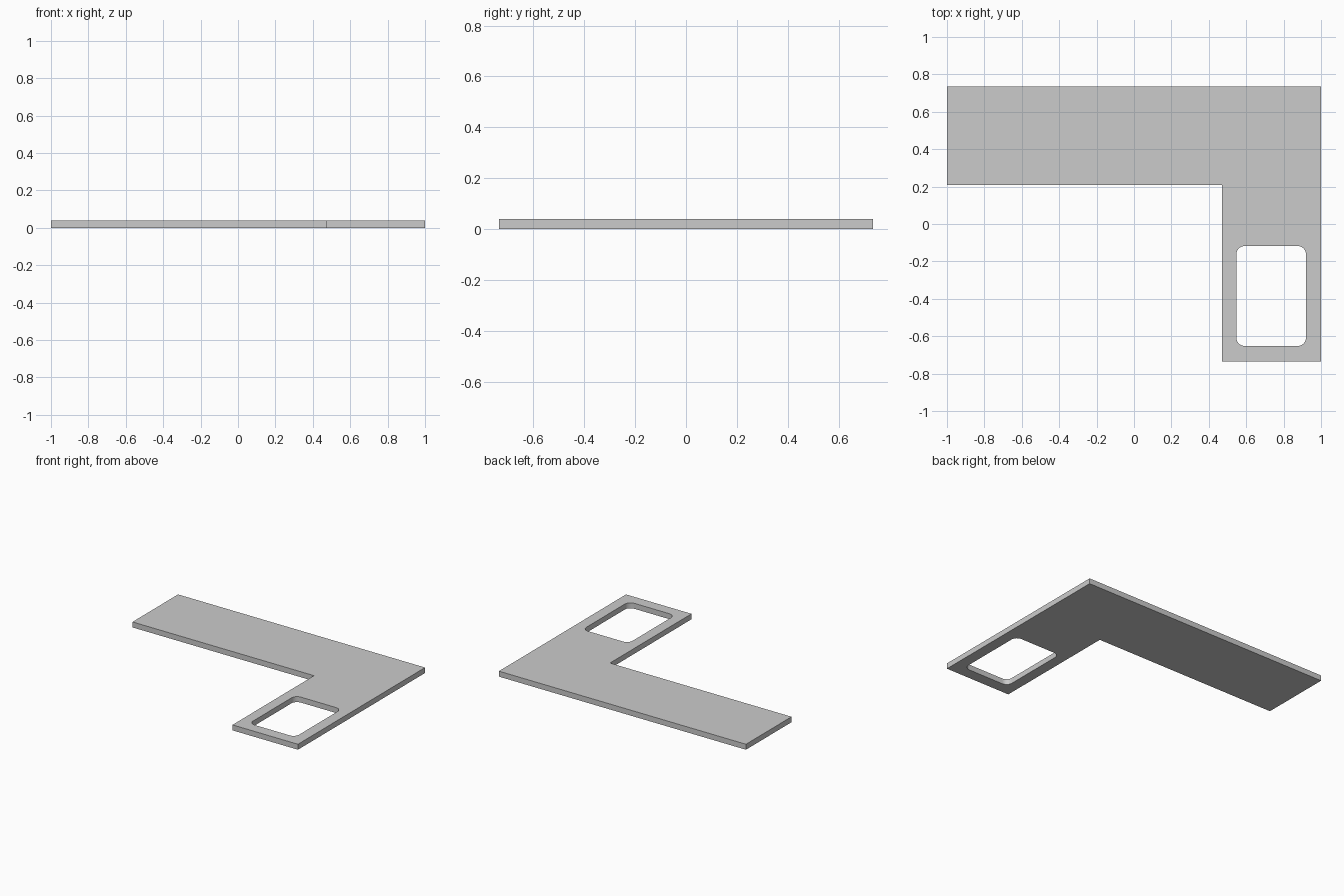
import bpy
from math import cos, sin, pi

if "Cube" in bpy.data.objects:
    bpy.data.objects.remove(bpy.data.objects["Cube"])

THICK = 0.04
HALF_X, HALF_Y = 1.0, 0.735
INNER_X, INNER_Y = 0.47, 0.208


def rounded_rect(x0, x1, y0, y1, r, steps=8):
    pts = []
    corners = [(x1 - r, y1 - r), (x0 + r, y1 - r), (x0 + r, y0 + r), (x1 - r, y0 + r)]
    for i, (cx, cy) in enumerate(corners):
        for s in range(steps + 1):
            a = (i + s / steps) * pi / 2
            pts.append((cx + r * cos(a), cy + r * sin(a)))
    return pts


def add_loop(curve, pts):
    spline = curve.splines.new('POLY')
    spline.points.add(len(pts) - 1)
    for p, (x, y) in zip(spline.points, pts):
        p.co = (x, y, 0, 1)
    spline.use_cyclic_u = True
    spline.use_smooth = False


# L-shaped worktop outline with rounded sink cutout, extruded to a slab
curve = bpy.data.curves.new("worktop", 'CURVE')
curve.dimensions = '2D'
curve.fill_mode = 'BOTH'
curve.extrude = THICK / 2
add_loop(curve, [(-HALF_X, HALF_Y), (-HALF_X, INNER_Y), (INNER_X, INNER_Y),
                 (INNER_X, -HALF_Y), (HALF_X, -HALF_Y), (HALF_X, HALF_Y)])
add_loop(curve, rounded_rect(0.547, 0.92, -0.652, -0.118, 0.045))

worktop = bpy.data.objects.new("worktop", curve)
worktop.location.z = THICK / 2
bpy.context.collection.objects.link(worktop)

# Turn into a welded mesh; only the cutout corners shade smooth
bpy.context.view_layer.objects.active = worktop
worktop.select_set(True)
bpy.ops.object.convert(target='MESH')
bpy.ops.object.mode_set(mode='EDIT')
bpy.ops.mesh.select_all(action='SELECT')
bpy.ops.mesh.remove_doubles(threshold=0.0001)
bpy.ops.mesh.normals_make_consistent(inside=False)
bpy.ops.object.mode_set(mode='OBJECT')
bpy.ops.object.shade_smooth_by_angle()
